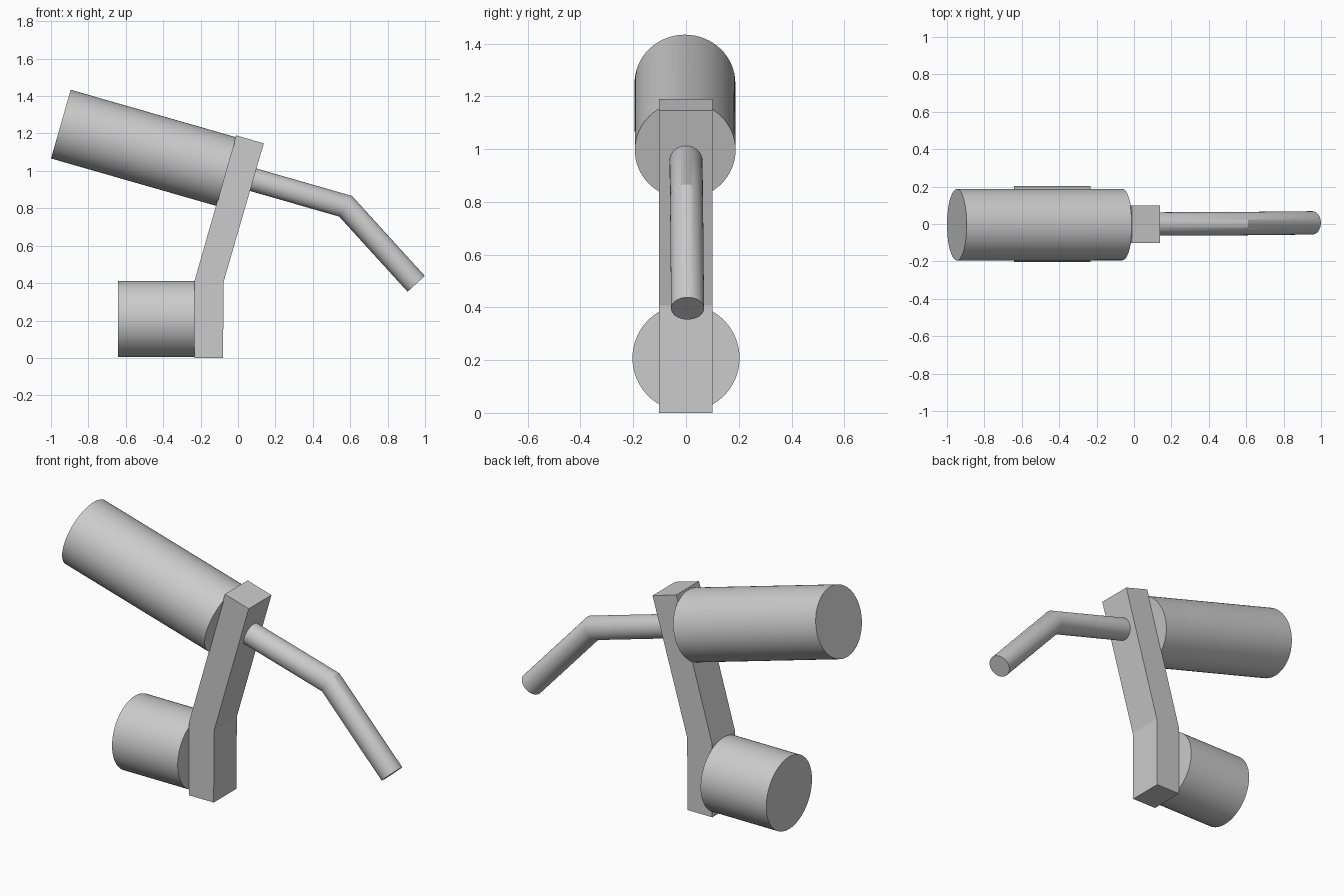
import bpy, bmesh
from mathutils import Vector
from math import cos, sin, tau

if "Cube" in bpy.data.objects:
    bpy.data.objects.remove(bpy.data.objects["Cube"])


def finish(name, bm):
    bmesh.ops.recalc_face_normals(bm, faces=bm.faces)
    mesh = bpy.data.meshes.new(name)
    bm.to_mesh(mesh)
    bm.free()
    obj = bpy.data.objects.new(name, mesh)
    bpy.context.collection.objects.link(obj)
    return obj


def rod(name, path, radius, sides=64):
    """Capped round bar along a path, with mitred corners."""
    pts = [Vector(p) for p in path]
    dirs = [(b - a).normalized() for a, b in zip(pts, pts[1:])]
    side = Vector((0, 1, 0))
    bm = bmesh.new()
    rings = []
    for i, p in enumerate(pts):
        d_in, d_out = dirs[max(i - 1, 0)], dirs[min(i, len(dirs) - 1)]
        n = (d_in + d_out).normalized()
        up = n.cross(side).normalized() / n.dot(d_in)
        rings.append([bm.verts.new(p + radius * (cos(tau * k / sides) * side + sin(tau * k / sides) * up))
                      for k in range(sides)])
    for a, b in zip(rings, rings[1:]):
        for k in range(sides):
            j = (k + 1) % sides
            bm.faces.new((a[k], a[j], b[j], b[k])).smooth = True
    bm.faces.new(rings[0])
    bm.faces.new(rings[-1])
    obj = finish(name, bm)
    bpy.ops.object.select_all(action='DESELECT')
    obj.select_set(True)
    bpy.context.view_layer.objects.active = obj
    bpy.ops.object.shade_smooth_by_angle(angle=0.5)
    return obj


# Bent bracket: side profile extruded across y
profile = [(-0.233, 0), (-0.08, 0), (-0.077, 0.407), (0.138, 1.147), (-0.01, 1.19), (-0.233, 0.41)]
bm = bmesh.new()
face = bm.faces.new([bm.verts.new((x, -0.102, z)) for x, z in profile])
ext = bmesh.ops.extrude_face_region(bm, geom=[face])
bmesh.ops.translate(bm, vec=(0, 0.202, 0), verts=[v for v in ext["geom"] if isinstance(v, bmesh.types.BMVert)])
finish("bracket", bm)

# Lower short drum
rod("lower_drum", [(-0.641, 0, 0.208), (-0.233, 0, 0.208)], 0.203)

# Upper long grip, tilted and square to the bracket
rod("upper_grip", [(-0.947, -0.004, 1.25), (-0.062, -0.003, 0.996)], 0.191)

# Thin bent rod, in line with the grip
rod("bent_rod", [(0.08, 0, 0.953), (0.575, 0.002, 0.811), (0.953, 0.006, 0.396)], 0.0625)
